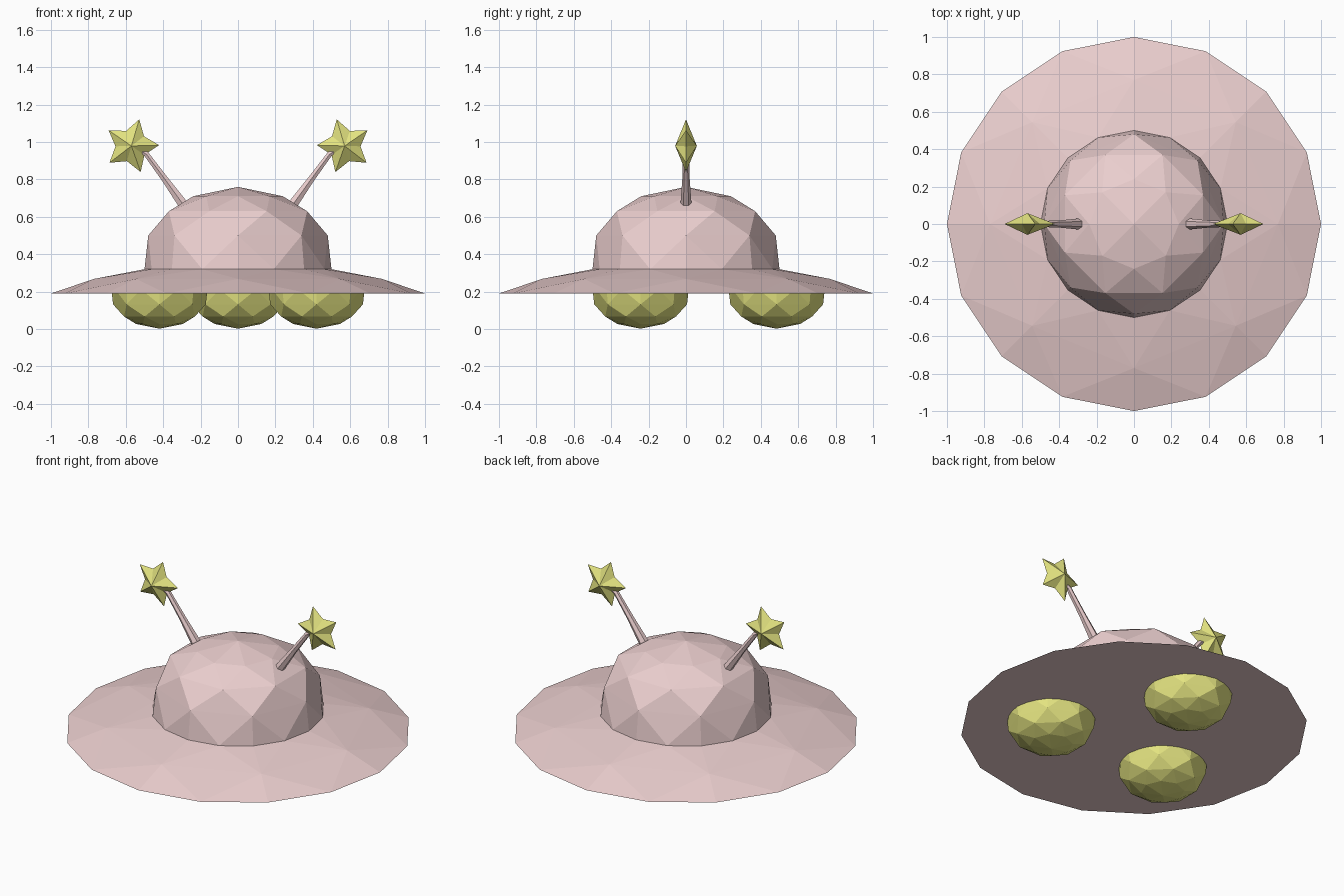
import bpy
import bmesh
from math import cos, sin, tau, radians
from mathutils import Vector

if "Cube" in bpy.data.objects:
    bpy.data.objects.remove(bpy.data.objects["Cube"])


def material(name, rgb):
    m = bpy.data.materials.new(name)
    m.diffuse_color = (*rgb, 1)
    m.use_nodes = True
    m.node_tree.nodes["Principled BSDF"].inputs["Base Color"].default_value = m.diffuse_color
    return m


PINK = material("pink", (0.83, 0.62, 0.62))
YELLOW = material("yellow", (0.78, 0.78, 0.22))


def add(name, verts, faces, mat, loc=(0, 0, 0), recalc=False):
    me = bpy.data.meshes.new(name)
    me.from_pydata(verts, [], faces)
    if recalc:
        bm = bmesh.new()
        bm.from_mesh(me)
        bmesh.ops.recalc_face_normals(bm, faces=bm.faces)
        bm.to_mesh(me)
        bm.free()
    me.materials.append(mat)
    ob = bpy.data.objects.new(name, me)
    ob.location = loc
    bpy.context.collection.objects.link(ob)
    return ob


def faceted(name, rings, mat, loc=(0, 0, 0)):
    """Triangulated turned form; rings are (radius, z, count, offset), bottom up."""
    verts, faces, starts = [], [], []
    for r, z, n, off in rings:
        starts.append(len(verts))
        for k in range(n):
            a = tau * (k + off) / n
            verts.append((r * cos(a), r * sin(a), z))
    for lo in range(len(rings) - 1):
        (_, _, na, oa), (_, _, nb, ob) = rings[lo], rings[lo + 1]
        sa, sb = starts[lo], starts[lo + 1]
        ea, eb = (na if na > 1 else 0), (nb if nb > 1 else 0)
        i = j = 0
        while i < ea or j < eb:
            ta = (i + 1 + oa) / na if i < ea else 9
            tb = (j + 1 + ob) / nb if j < eb else 9
            A, B = sa + i % na, sb + j % nb
            if ta < tb or (ta == tb and na < nb):
                i += 1
                faces.append((A, sa + i % na, B))
            else:
                j += 1
                faces.append((A, sb + j % nb, B))
    return add(name, verts, faces, mat, loc)


# Saucer brim with flat underside
faceted("brim", [(0, 0.19, 1, 0), (1, 0.19, 16, 0),
                 (0.77, 0.268, 8, 0), (0.5, 0.32, 16, 0)], PINK)

# Dome
faceted("dome", [(0.5, 0.32, 16, 0), (0.48, 0.5, 8, 0), (0.4, 0.63, 8, 0.5),
                 (0.24, 0.71, 8, 0), (0, 0.76, 1, 0)], PINK)

# Three rounded feet
for k in range(3):
    a = radians(90 + 120 * k)
    faceted(f"foot_{k + 1}",
            [(0, 0, 1, 0), (0.125, 0.025, 8, 0), (0.205, 0.065, 8, 0.5),
             (0.248, 0.13, 8, 0), (0.257, 0.21, 16, 0)],
            YELLOW, (0.485 * cos(a), 0.485 * sin(a), 0.002))


# Antenna stalk: tapered six-sided tube
def stalk(name, side):
    path = [(0.265, 0.63, 0.034), (0.30, 0.675, 0.029), (0.39, 0.80, 0.02),
            (0.49, 0.935, 0.016), (0.54, 0.965, 0.014)]
    u = Vector((0.8, 0, -0.6))
    n = 6
    verts = []
    for x, z, r in path:
        for k in range(n):
            a = tau * (k + 0.5) / n
            p = Vector((x, 0, z)) + u * r * cos(a) + Vector((0, r * sin(a), 0))
            verts.append((side * p.x, p.y, p.z))
    faces = [(s * n + k, s * n + (k + 1) % n, (s + 1) * n + (k + 1) % n, (s + 1) * n + k)
             for s in range(len(path) - 1) for k in range(n)]
    faces += [tuple(range(n)), tuple(range(len(verts) - n, len(verts)))]
    add(name, verts, faces, PINK, recalc=True)


# Five-pointed star with raised centre on both sides
def star(name, side):
    verts = []
    for k in range(10):
        r = 0.085 if k % 2 else 0.148
        a = tau * k / 10 + radians(180 - 1.5)
        verts.append((side * r * cos(a), 0, r * sin(a)))
    verts += [(0, -0.058, 0), (0, 0.058, 0)]
    faces = [(k, (k + 1) % 10, c) for c in (10, 11) for k in range(10)]
    add(name, verts, faces, YELLOW, (side * 0.57, 0, 0.979), recalc=True)


for label, side in (("left", -1), ("right", 1)):
    stalk(f"antenna_{label}", side)
    star(f"star_{label}", side)
